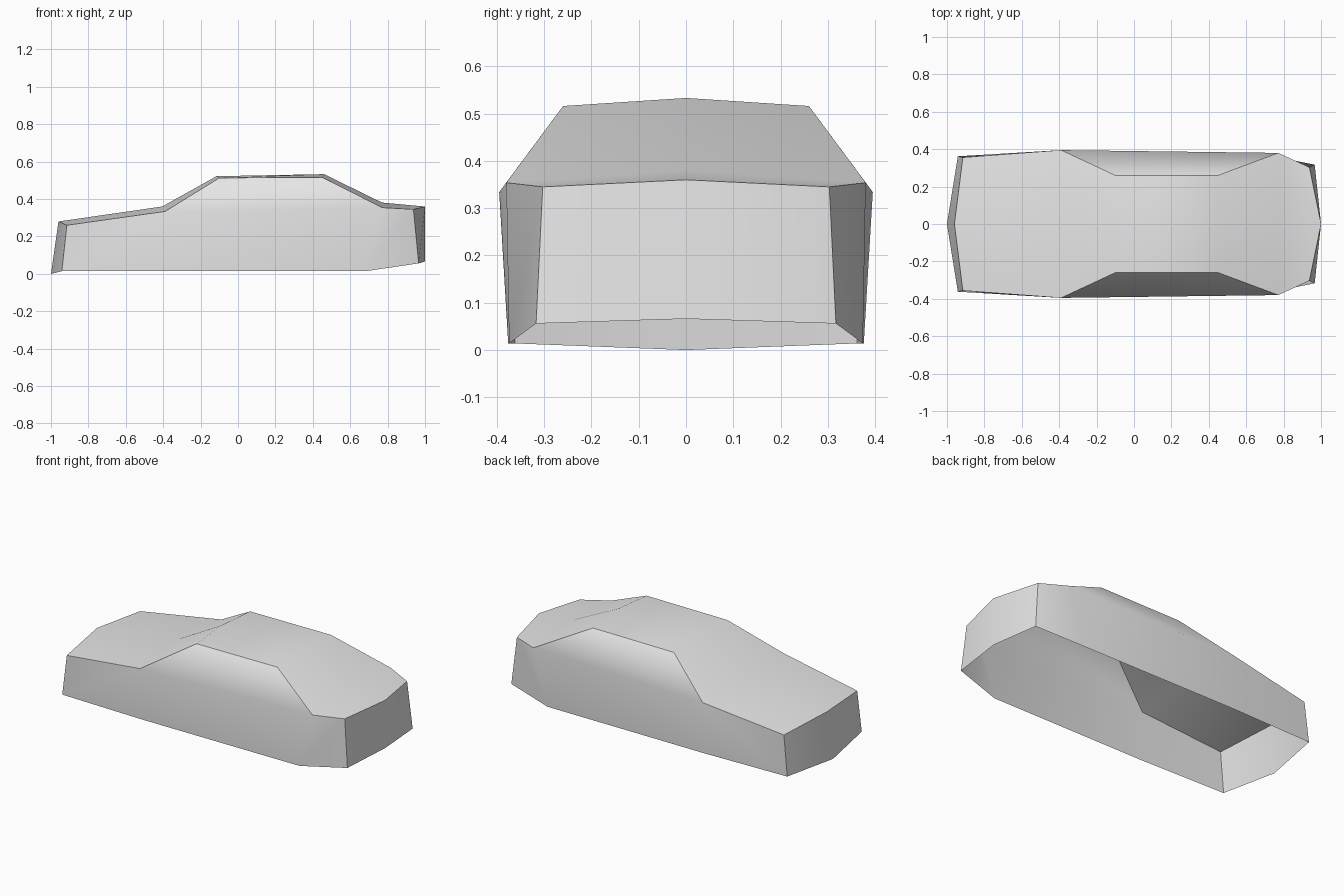
import bpy
import bmesh
import math

default = bpy.data.objects.get("Cube")
if default:
    bpy.data.objects.remove(default, do_unlink=True)

# Single body colour
paint = bpy.data.materials.new("body_grey")
paint.use_nodes = True
grey = (0.8, 0.8, 0.8, 1.0)
paint.diffuse_color = grey
paint.node_tree.nodes["Principled BSDF"].inputs["Base Color"].default_value = grey

# Nose, hood end, windscreen top, roof end, rear window base, tail
ridge = [(-.96, 0, .28), (-.405, 0, .36), (-.115, 0, .522),
         (.46, 0, .533), (.77, 0, .381), (1, 0, .36)]
shoulder = [(-.915, -.356, .26), (-.39, -.395, .334), (-.10, -.26, .513),
            (.45, -.26, .516), (.772, -.38, .354), (.938, -.303, .345)]
# Lower rim of the sides and the middle of each end
sill = [(-.942, -.362, .014), (-.38, -.376, .014),
        (.68, -.374, .014), (.966, -.317, .056)]
nose_foot, tail_foot = (-1, 0, 0), (1, 0, .066)

bm = bmesh.new()


def verts(points):
    return [bm.verts.new(p) for p in points]


top, edge, low = verts(ridge), verts(shoulder), verts(sill)
nose, tail = verts([nose_foot, tail_foot])


def strip(lower, upper):
    for i in range(len(lower) - 1):
        bm.faces.new((lower[i], lower[i + 1], upper[i + 1], upper[i]))


# Hood, windscreen, roof, rear window and trunk
strip(edge, top)
# Side panels below the belt line
belt = [edge[0], edge[1], edge[4], edge[5]]
strip(low, belt)
# Side window area
bm.faces.new((edge[1], edge[4], edge[3], edge[2]))
# Nose and tail panels; the underside stays open
bm.faces.new((nose, low[0], edge[0], top[0]))
bm.faces.new((low[-1], tail, top[-1], edge[-1]))

mesh = bpy.data.meshes.new("car_body")
bm.to_mesh(mesh)
bm.free()
mesh.materials.append(paint)
body = bpy.data.objects.new("car_body", mesh)
bpy.context.collection.objects.link(body)

# Soft shading with crisp shoulder and corner edges
bpy.ops.object.select_all(action='DESELECT')
body.select_set(True)
bpy.context.view_layer.objects.active = body
bpy.ops.object.shade_smooth_by_angle(angle=math.radians(42))

# Mirror the half shell across the centre line
mirror = body.modifiers.new("mirror", 'MIRROR')
mirror.use_axis = (False, True, False)
mirror.use_clip = True
